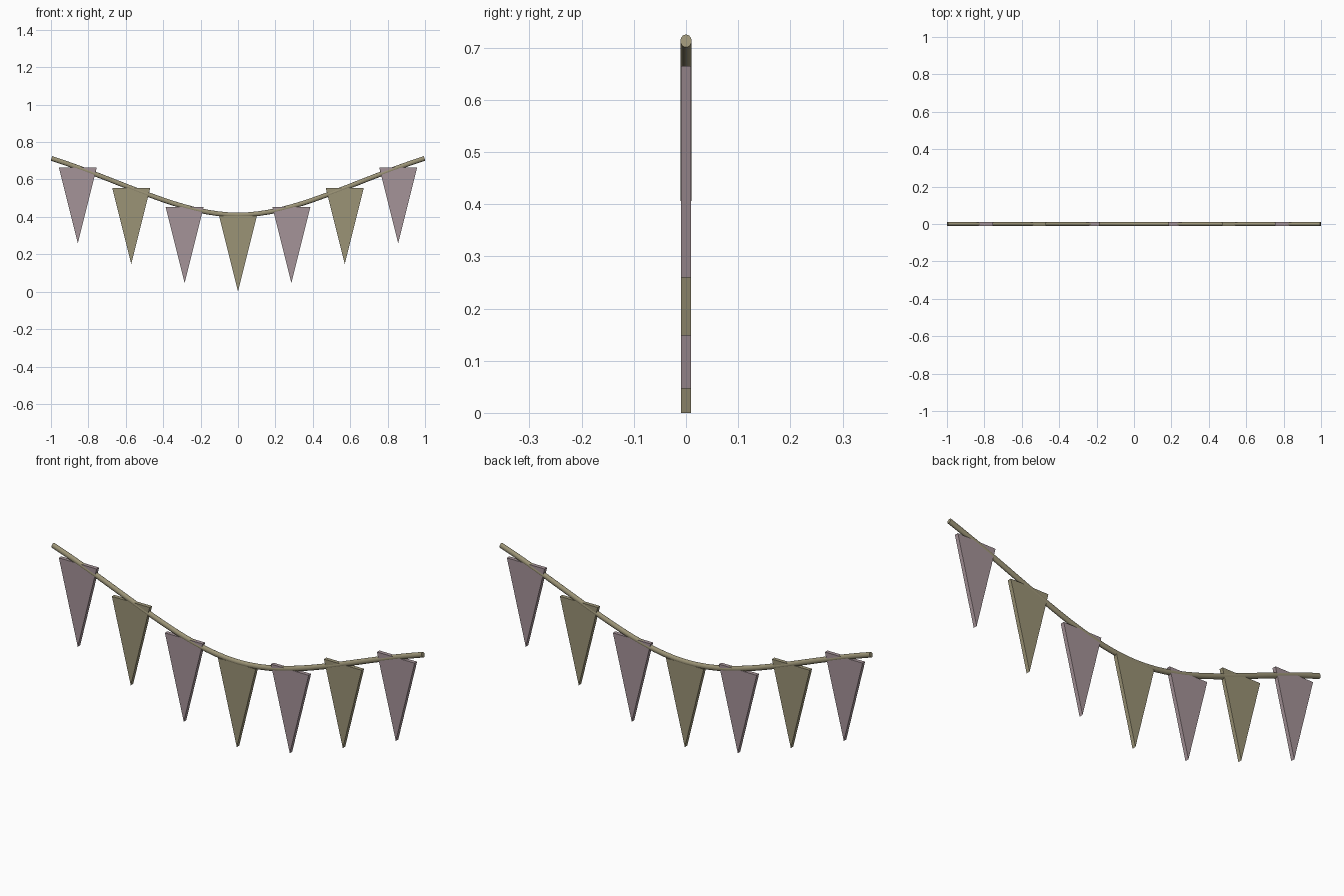
import bpy, bmesh, math
from mathutils import Vector

if "Cube" in bpy.data.objects:
    bpy.data.objects.remove(bpy.data.objects["Cube"])


def material(name, rgb):
    m = bpy.data.materials.new(name)
    m.diffuse_color = (*rgb, 1)
    m.use_nodes = True
    m.node_tree.nodes["Principled BSDF"].inputs["Base Color"].default_value = m.diffuse_color
    return m


olive = material("olive", (0.328, 0.292, 0.181))
mauve = material("mauve", (0.376, 0.292, 0.314))


def make_object(name, bm, mat):
    bmesh.ops.recalc_face_normals(bm, faces=bm.faces)
    me = bpy.data.meshes.new(name)
    bm.to_mesh(me)
    bm.free()
    me.materials.append(mat)
    ob = bpy.data.objects.new(name, me)
    bpy.context.collection.objects.link(ob)
    return ob


# Sagging rope: half the path is one bezier, mirrored in x
P = [Vector(p) for p in ((0, 0, 0.41), (0.30, 0, 0.41), (0.60, 0, 0.583), (0.997, 0, 0.713))]


def path(t):
    s, a = (1 if t >= 0 else -1), abs(t)
    b = 1 - a
    p = P[0] * b**3 + P[1] * 3 * a * b * b + P[2] * 3 * a * a * b + P[3] * a**3
    d = (P[1] - P[0]) * b * b + (P[2] - P[1]) * 2 * a * b + (P[3] - P[2]) * a * a
    d.normalize()
    return Vector((p.x * s, 0, p.z)), Vector((-d.z * s, 0, d.x))


STEPS, SIDES = 16, 20
bm = bmesh.new()
rings = []
for i in range(-STEPS, STEPS + 1):
    c, n = path(i / STEPS)
    rings.append([bm.verts.new(c + n * 0.0127 * math.sin(k * math.tau / SIDES)
                               + Vector((0, 0.0107 * math.cos(k * math.tau / SIDES), 0)))
                  for k in range(SIDES)])
for r, q in zip(rings, rings[1:]):
    for k in range(SIDES):
        j = (k + 1) % SIDES
        bm.faces.new((r[k], r[j], q[j], q[k]))
bm.faces.new(rings[0])
bm.faces.new(rings[-1])
rope = make_object("rope", bm, olive)
bpy.context.view_layer.objects.active = rope
rope.select_set(True)
bpy.ops.object.shade_smooth_by_angle(angle=math.radians(40))


# Triangular pennants hanging from the rope
def flag(name, x, top, mat, half=0.1015, height=0.406, thick=0.0095):
    bm = bmesh.new()
    f, b = [[bm.verts.new(v) for v in ((x - half, y, top), (x + half, y, top), (x, y, top - height))]
            for y in (-thick, thick)]
    bm.faces.new(f)
    bm.faces.new(b)
    for k in range(3):
        j = (k + 1) % 3
        bm.faces.new((f[k], f[j], b[j], b[k]))
    make_object(name, bm, mat)


flag("flag_middle", 0, 0.406, olive)
for i, (top, mat) in enumerate(((0.453, mauve), (0.554, olive), (0.665, mauve)), 1):
    for side, s in (("left", -1), ("right", 1)):
        flag(f"flag_{side}_{i}", s * i * 0.2855, top, mat)
